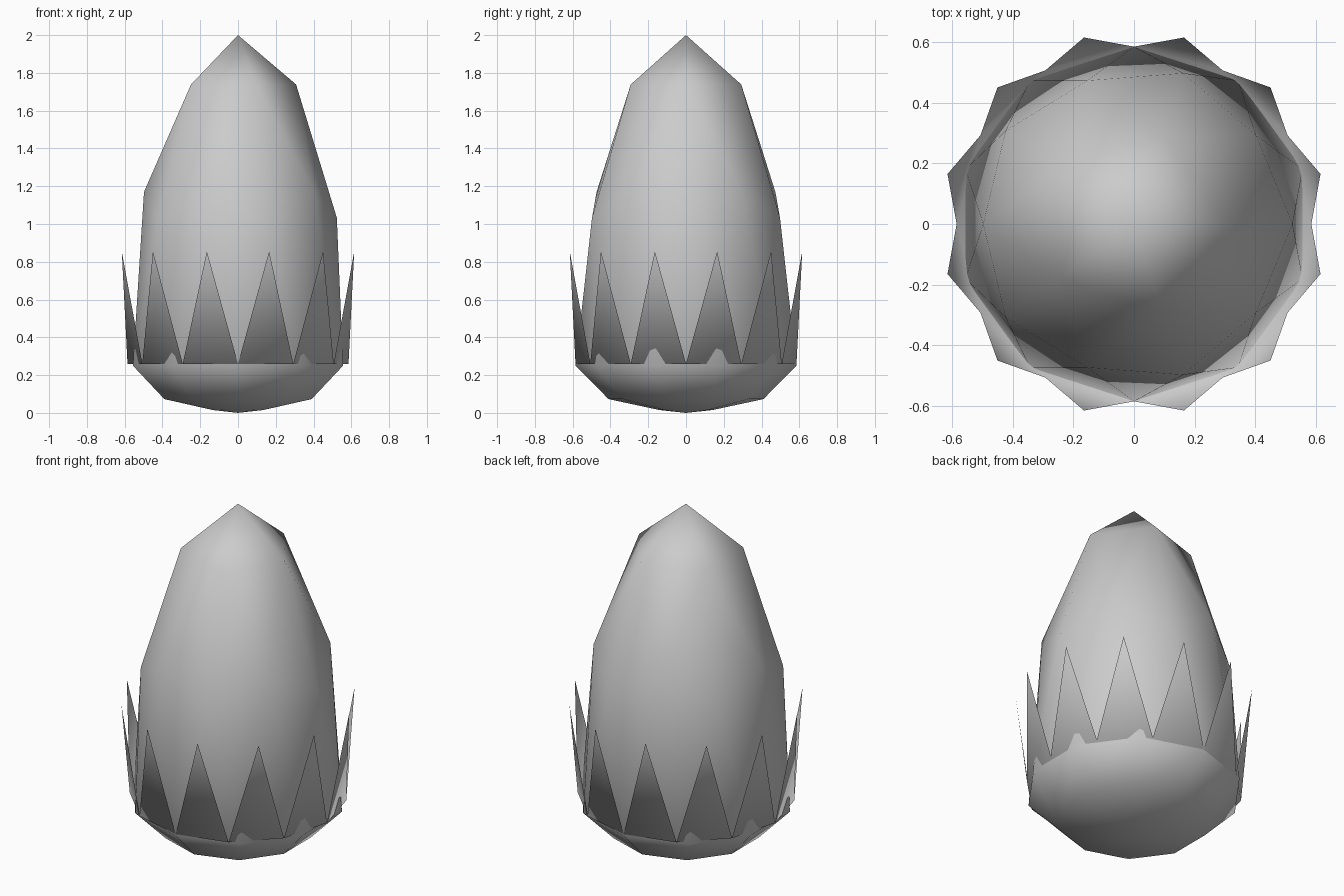
import bpy, bmesh
from math import cos, sin, radians
from mathutils import Vector

cube = bpy.data.objects.get("Cube")
if cube:
    bpy.data.objects.remove(cube, do_unlink=True)

RADIUS = 0.585
WAIST = 0.25

grey = bpy.data.materials.new("plain grey")
grey.use_nodes = True
grey.diffuse_color = (0.6, 0.6, 0.6, 1)
grey.node_tree.nodes["Principled BSDF"].inputs["Base Color"].default_value = (0.6, 0.6, 0.6, 1)


def finish(name, bm):
    mesh = bpy.data.meshes.new(name)
    bm.to_mesh(mesh)
    bm.free()
    mesh.materials.append(grey)
    mesh.polygons.foreach_set("use_smooth", [True] * len(mesh.polygons))
    obj = bpy.data.objects.new(name, mesh)
    bpy.context.collection.objects.link(obj)
    return obj


# Bulb: upper half of a faceted ball, stretched tall
bm = bmesh.new()
bmesh.ops.create_icosphere(bm, subdivisions=2, radius=1)
bmesh.ops.delete(bm, geom=[v for v in bm.verts if v.co.z < -0.1], context='VERTS')
for v in bm.verts:
    v.co = Vector((v.co.x * RADIUS, v.co.y * RADIUS, WAIST + v.co.z * (2 - WAIST)))

# Shallow bowl underneath, grown ring by ring from the open rim
rim = [e for e in bm.edges if e.is_boundary]
last = RADIUS
for radius, height in ((0.41, 0.073), (0.14, 0.015)):
    grown = bmesh.ops.extrude_edge_only(bm, edges=rim)["geom"]
    for v in (g for g in grown if isinstance(g, bmesh.types.BMVert)):
        v.co = Vector((v.co.x * radius / last, v.co.y * radius / last, height))
    rim = [g for g in grown if isinstance(g, bmesh.types.BMEdge) and g.is_boundary]
    last = radius
pole = bm.verts.new((0, 0, 0))
for e in rim:
    bm.faces.new((*e.verts, pole))
bmesh.ops.recalc_face_normals(bm, faces=bm.faces)
finish("bulb", bm)

# Crown of twelve pointed leaves around a flat base
COUNT = 12


def around(step, radius, z):
    a = radians(360 / COUNT * step)
    return (radius * cos(a), radius * sin(a), z)


bm = bmesh.new()
ring = [bm.verts.new(around(i, RADIUS, 0.26)) for i in range(COUNT)]
bm.faces.new(ring[::-1])
for i in range(COUNT):
    tip = bm.verts.new(around(i + 0.5, 0.637, 0.855))
    bm.faces.new((ring[i], ring[(i + 1) % COUNT], tip))
finish("leaf_crown", bm)
